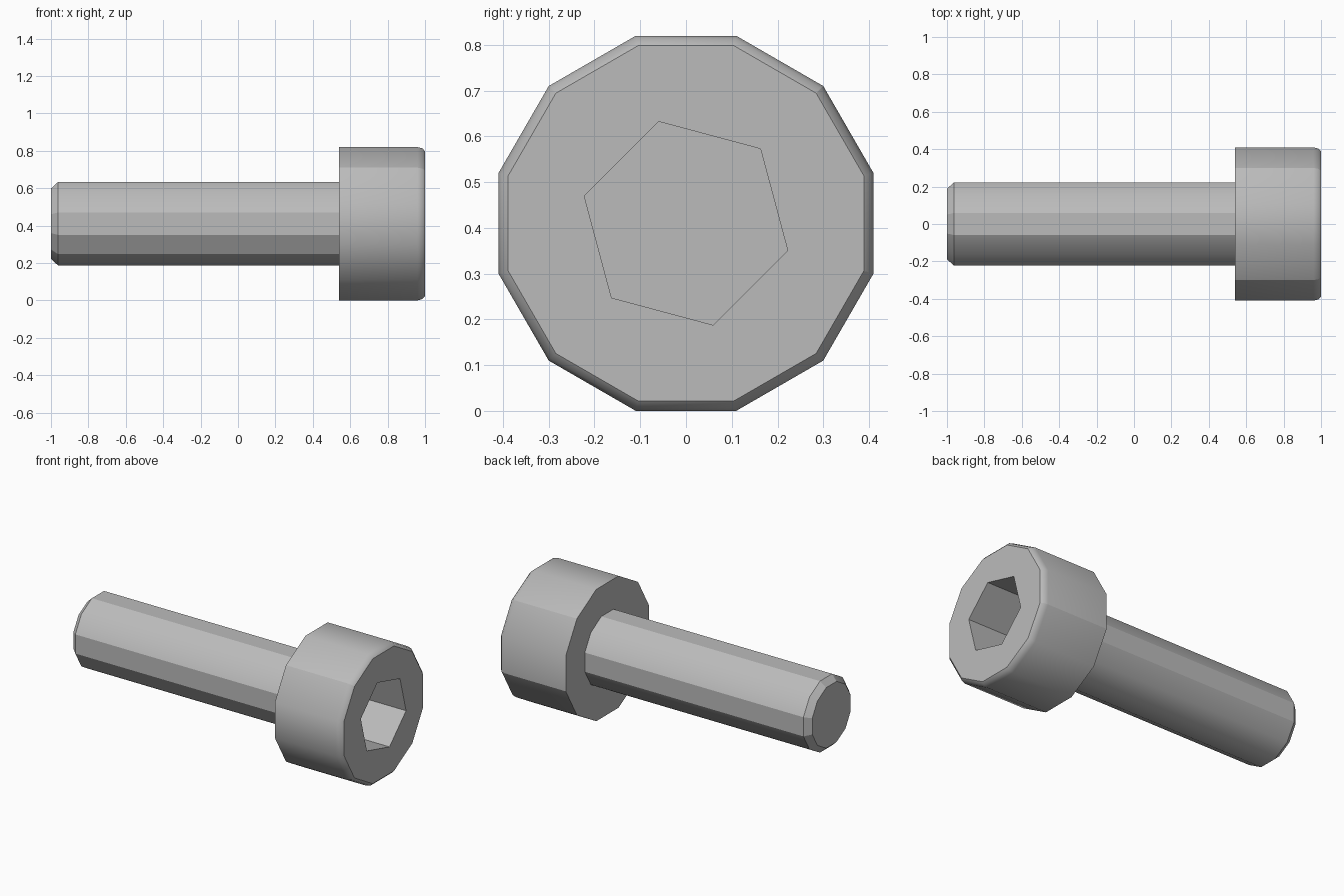
import bpy, bmesh, math

SIDES = 12
AXIS_Z = 0.41   # height of the bolt axis

cube = bpy.data.objects.get("Cube")
if cube:
    bpy.data.objects.remove(cube, do_unlink=True)

steel = bpy.data.materials.new("grey steel")
steel.use_nodes = True
GREY = (0.5, 0.5, 0.5, 1.0)
steel.diffuse_color = GREY
steel.node_tree.nodes["Principled BSDF"].inputs["Base Color"].default_value = GREY


def ring(bm, x, radius, count, start):
    """Regular polygon of vertices around the bolt axis."""
    angles = [math.radians(start + 360 * i / count) for i in range(count)]
    return [bm.verts.new((x, radius * math.cos(a), AXIS_Z + radius * math.sin(a)))
            for a in angles]


def bridge(bm, a, b):
    n = len(a)
    for i in range(n):
        bm.faces.new((a[i], a[(i + 1) % n], b[(i + 1) % n], b[i]))


def crease_ring(bm, loop):
    for i, v in enumerate(loop):
        edge = bm.edges.get((v, loop[(i + 1) % len(loop)]))
        edge.smooth = False


def crease_corners(bm, rings, corners):
    for a, b in zip(rings, rings[1:]):
        for i in corners:
            bm.edges.get((a[i], b[i])).smooth = False


def finish(bm, name):
    bmesh.ops.recalc_face_normals(bm, faces=bm.faces)
    for face in bm.faces:
        face.smooth = True
    mesh = bpy.data.meshes.new(name)
    bm.to_mesh(mesh)
    bm.free()
    mesh.materials.append(steel)
    bpy.context.collection.objects.link(bpy.data.objects.new(name, mesh))


# Shaft: twelve-sided rod with a chamfered tip
bm = bmesh.new()
rings = [ring(bm, x, r, SIDES, 15) for x, r in ((-1, 0.195), (-0.963, 0.23), (0.54, 0.23))]
bm.faces.new(rings[0])
for a, b in zip(rings, rings[1:]):
    bridge(bm, a, b)
for loop in rings[:2]:
    crease_ring(bm, loop)
crease_corners(bm, rings, (0, 2, 3, 5, 6, 7, 11))
finish(bm, "shaft")

# Head: twelve-sided cap with a rounded outer rim
bm = bmesh.new()
profile = ((0.54, 0.424), (0.96, 0.424), (0.986, 0.417), (1.0, 0.402))
rings = [ring(bm, x, r, SIDES, 15) for x, r in profile]
bm.faces.new(rings[0])
for a, b in zip(rings, rings[1:]):
    bridge(bm, a, b)

# Hexagonal socket sunk into the end face
mouth = ring(bm, 1.0, 0.23, 6, 45)
floor = ring(bm, 0.72, 0.23, 6, 45)
rim = rings[-1]
for j in range(6):
    outer = [rim[(2 * j + k) % SIDES] for k in (1, 2, 3)]
    bm.faces.new([mouth[j]] + outer + [mouth[(j + 1) % 6]])
bridge(bm, mouth, floor)
bm.faces.new(floor)
for loop in (rings[0], rim, mouth, floor):
    crease_ring(bm, loop)
crease_corners(bm, rings, (1, 4, 11))
crease_corners(bm, (mouth, floor), range(6))
finish(bm, "head")
